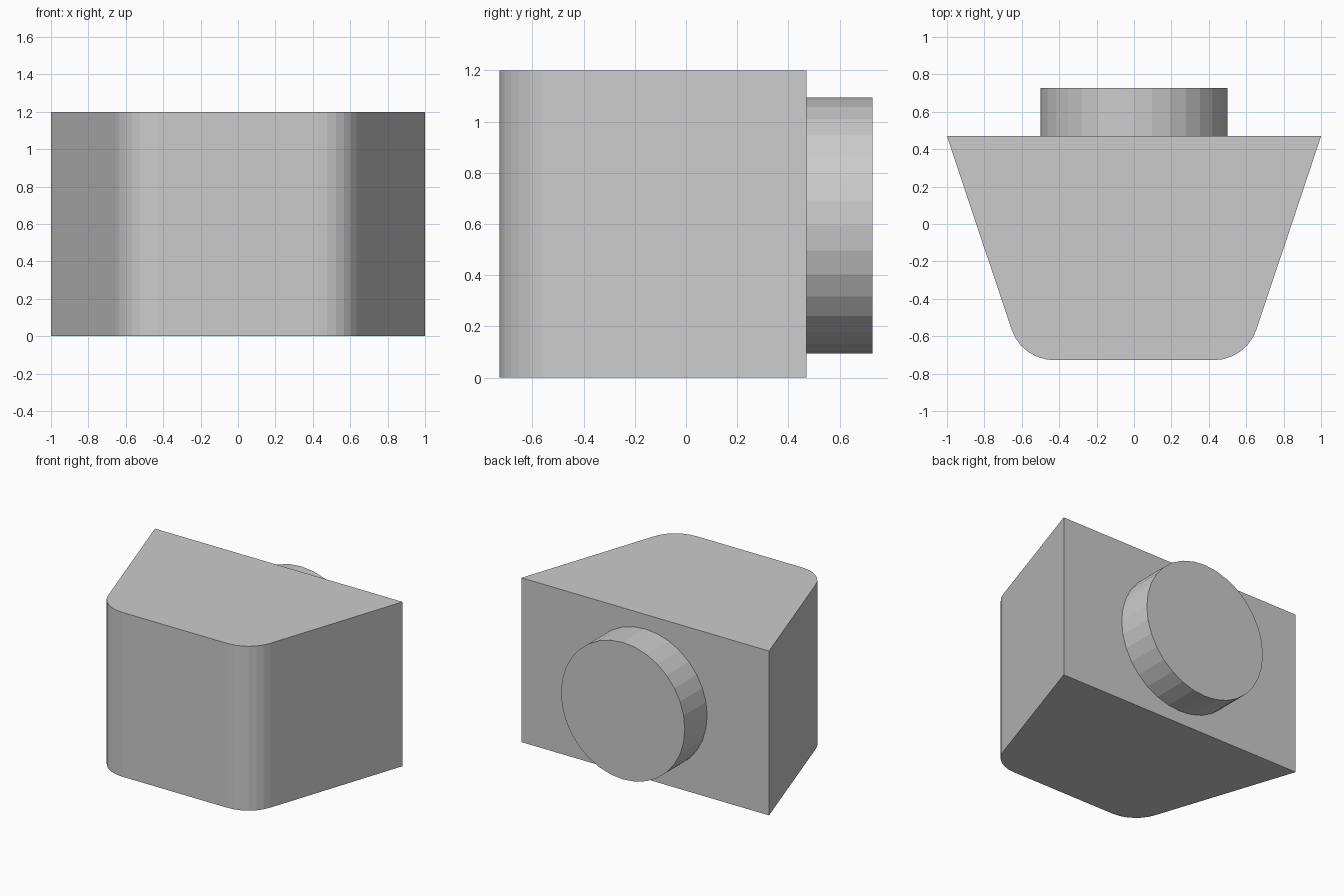
import bpy, bmesh
from math import radians, sin, cos, atan2, tan, pi
from mathutils import Matrix

if "Cube" in bpy.data.objects:
    bpy.data.objects.remove(bpy.data.objects["Cube"])

FRONT, BACK, HEIGHT = -0.728, 0.47, 1.2
HALF_BACK, HALF_FRONT = 1.0, 0.6
RADIUS, SEGMENTS = 0.24, 6


def add_object(name, bm):
    bmesh.ops.recalc_face_normals(bm, faces=bm.faces)
    mesh = bpy.data.meshes.new(name)
    bm.to_mesh(mesh)
    bm.free()
    obj = bpy.data.objects.new(name, mesh)
    bpy.context.collection.objects.link(obj)
    return obj


# Tapered block: half profile with rounded front corner, mirrored and extruded
turn = atan2(BACK - FRONT, HALF_BACK - HALF_FRONT)
cx = HALF_FRONT - RADIUS * tan(turn / 2)
cy = FRONT + RADIUS
half = [(cx + RADIUS * sin(turn * i / SEGMENTS), cy - RADIUS * cos(turn * i / SEGMENTS))
        for i in range(SEGMENTS + 1)]
half.append((HALF_BACK, BACK))
profile = half + [(-x, y) for x, y in reversed(half)]

bm = bmesh.new()
base = bm.faces.new([bm.verts.new((x, y, 0)) for x, y in profile])
top = bmesh.ops.extrude_face_region(bm, geom=[base], use_keep_orig=True)
verts = [v for v in top["geom"] if isinstance(v, bmesh.types.BMVert)]
bmesh.ops.translate(bm, verts=verts, vec=(0, 0, HEIGHT))
add_object("tapered_block", bm)

# Round boss on the back face
boss_end = 0.728
bm = bmesh.new()
bmesh.ops.create_cone(
    bm, cap_ends=True, segments=32, radius1=0.5, radius2=0.5, depth=boss_end - BACK,
    matrix=Matrix.Translation((0, (boss_end + BACK) / 2, 0.594)) @ Matrix.Rotation(radians(90), 4, 'X'))
add_object("round_boss", bm)
